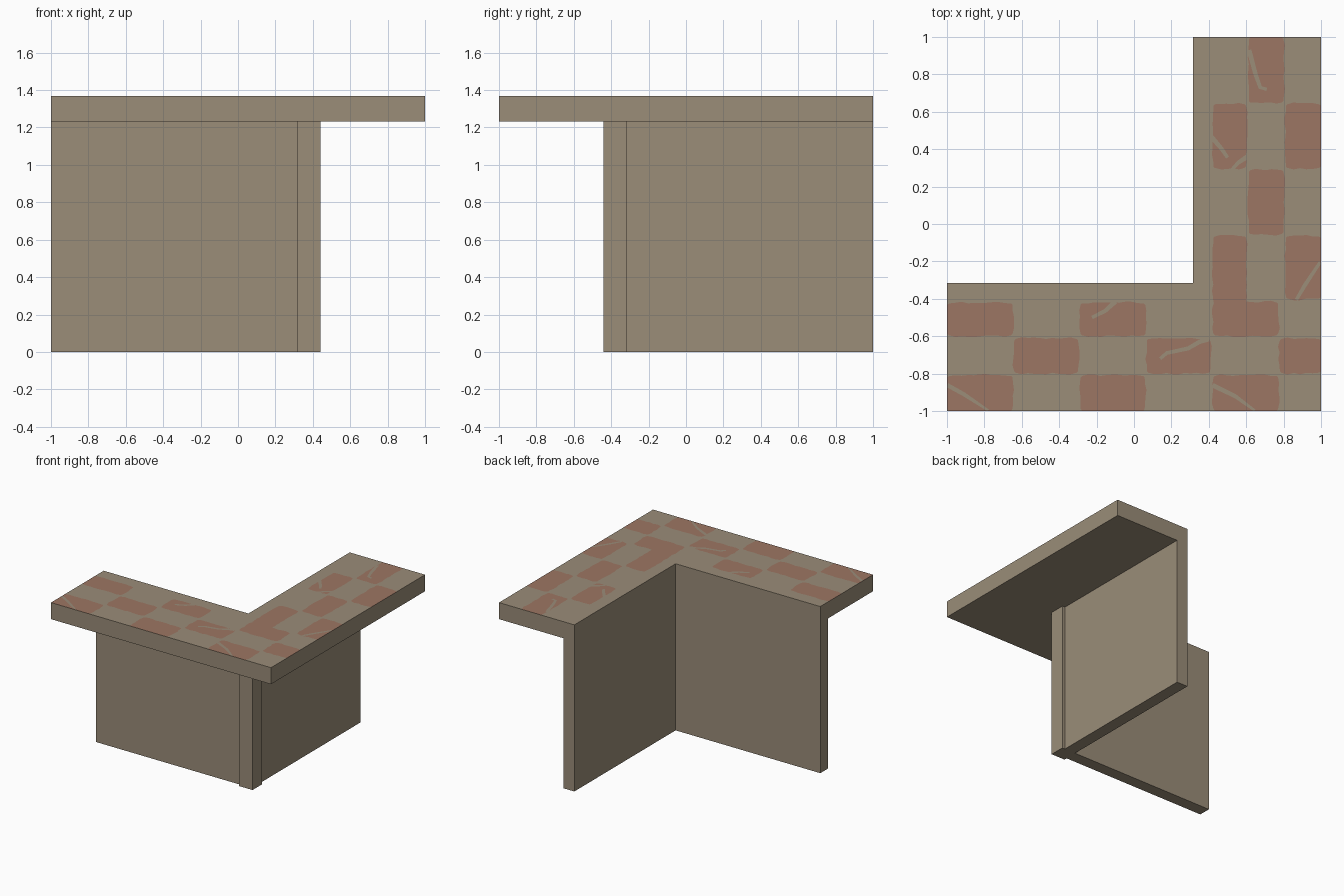
import bpy, bmesh, random
from mathutils import Vector
from mathutils.geometry import delaunay_2d_cdt

if "Cube" in bpy.data.objects:
    bpy.data.objects.remove(bpy.data.objects["Cube"])

random.seed(4)
IN, WALL, POST = 0.315, 0.415, 0.44      # inner edge, wall face, corner post face
Z_SLAB, Z_TOP = 1.233, 1.369


def material(name, rgb):
    m = bpy.data.materials.new(name)
    m.diffuse_color = (*rgb, 1)
    m.use_nodes = True
    m.node_tree.nodes["Principled BSDF"].inputs["Base Color"].default_value = m.diffuse_color
    return m


STONE = material("tan stone", (0.325, 0.266, 0.190))
BRICK = material("worn red brick", (0.335, 0.180, 0.125))


def add_object(name, bm, mats):
    bmesh.ops.recalc_face_normals(bm, faces=bm.faces)
    me = bpy.data.meshes.new(name)
    for m in mats:
        me.materials.append(m)
    bm.to_mesh(me)
    bm.free()
    ob = bpy.data.objects.new(name, me)
    bpy.context.collection.objects.link(ob)


def prism(name, outline, z0, z1):
    bm = bmesh.new()
    face = bm.faces.new([bm.verts.new((x, y, z0)) for x, y in outline])
    ext = bmesh.ops.extrude_face_region(bm, geom=[face], use_keep_orig=True)["geom"]
    for v in ext:
        if isinstance(v, bmesh.types.BMVert):
            v.co.z = z1
    add_object(name, bm, [STONE])


# L-shaped wall whose two wings meet in a slightly proud corner post
prism("corner_wall", [(-1, -IN), (-1, -WALL), (IN, -WALL), (IN, -POST), (POST, -POST),
                      (POST, -IN), (WALL, -IN), (WALL, 1), (IN, 1), (IN, -IN)], 0, Z_SLAB)


def clamp(v):
    return max(-1, min(1, v))


def wavy_brick(x0, x1, y0, y1):
    """Rectangle outline with clipped corners and slightly uneven edges."""
    c, pts = 0.012, []
    corners = [Vector(p) for p in ((x0, y0), (x1, y0), (x1, y1), (x0, y1))]
    for i in range(4):
        a, b = corners[i], corners[(i + 1) % 4]
        d = (b - a).normalized()
        n = Vector((-d.y, d.x))
        on_rim = any(abs(a[k]) == 1 and a[k] == b[k] for k in (0, 1))
        length = (b - a).length
        steps = max(3, round(length / 0.035))
        for s in range(steps + 1):
            t = c + (length - 2 * c) * s / steps
            off = 0 if on_rim else random.uniform(-0.005, 0.005)
            if s in (0, steps) and not on_rim:
                off = 0.005
            p = a + d * t + n * off
            pts.append(Vector((clamp(p.x), clamp(p.y))))
    return pts


def crack_strip(path, w=0.013):
    """Thin band following a path, tapering toward its last point."""
    path = [Vector(p) for p in path]
    left, right = [], []
    for i, p in enumerate(path):
        d = (path[min(i + 1, len(path) - 1)] - path[max(i - 1, 0)]).normalized()
        n = Vector((-d.y, d.x)) * w * (1 - 0.3 * i / (len(path) - 1))
        left.append(p + n)
        right.append(p - n)
    return [Vector((clamp(p.x), clamp(p.y))) for p in right + left[::-1]]


def inside(p, poly):
    hit = False
    for a, b in zip(poly, poly[1:] + poly[:1]):
        if (a.y > p.y) != (b.y > p.y) and p.x < a.x + (p.y - a.y) * (b.x - a.x) / (b.y - a.y):
            hit = not hit
    return hit


# Brick positions: x0, x1, y0, y1
bricks = [(-1, -0.645, -0.6, -0.42), (-0.29, 0.065, -0.6, -0.42), (0.42, 0.775, -0.6, -0.415),
          (-0.645, -0.295, -0.8, -0.61), (0.065, 0.412, -0.8, -0.61), (0.775, 1, -0.8, -0.61),
          (-1, -0.645, -1, -0.808), (-0.29, 0.062, -1, -0.808), (0.42, 0.775, -1, -0.808),
          (0.42, 0.603, -0.43, -0.062), (0.808, 1, -0.403, -0.062), (0.61, 0.803, -0.058, 0.292),
          (0.42, 0.603, 0.295, 0.645), (0.808, 1, 0.295, 0.645), (0.61, 0.803, 0.645, 1)]
cracks = [[(-1, -0.862), (-0.91, -0.91), (-0.78, -1)],
          [(-0.1, -0.415), (-0.155, -0.465), (-0.225, -0.5)],
          [(0.4, -0.615), (0.35, -0.63), (0.29, -0.665), (0.175, -0.69), (0.14, -0.72)],
          [(0.42, -0.862), (0.54, -0.92), (0.645, -1)],
          [(1, -0.205), (0.915, -0.325), (0.868, -0.405)],
          [(0.415, 0.465), (0.47, 0.40), (0.5, 0.355)],
          [(0.606, 0.36), (0.56, 0.33), (0.525, 0.292)],
          [(0.615, 0.93), (0.65, 0.80), (0.675, 0.73), (0.71, 0.72)]]

# Slab: top face cut along brick and crack outlines, then closed downwards
slab_outline = [Vector(p) for p in ((-1, -1), (1, -1), (1, 1), (IN, 1), (IN, -IN), (-1, -IN))]
brick_loops = [wavy_brick(*b) for b in bricks]
crack_loops = [crack_strip(c) for c in cracks]
pts, faces = [], []
for loop in [slab_outline] + brick_loops + crack_loops:
    faces.append(list(range(len(pts), len(pts) + len(loop))))
    pts += loop
verts, _, tris, *_ = delaunay_2d_cdt(pts, [], faces, 1, 1e-5)

bm = bmesh.new()
bv = [bm.verts.new((v.x, v.y, Z_TOP)) for v in verts]
for tri in tris:
    f = bm.faces.new([bv[i] for i in tri])
    mid = f.calc_center_median()
    f.material_index = int(any(inside(mid, b) for b in brick_loops)
                           and not any(inside(mid, c) for c in crack_loops))
rim = [e for e in bm.edges if e.is_boundary]
new = bmesh.ops.extrude_edge_only(bm, edges=rim)["geom"]
for g in new:
    if isinstance(g, bmesh.types.BMVert):
        g.co.z = Z_SLAB
    elif isinstance(g, bmesh.types.BMFace):
        g.material_index = 0
low = [e for e in bm.edges if e.is_boundary]
for f in bmesh.ops.edgeloop_fill(bm, edges=low)["faces"]:
    f.material_index = 0
add_object("paved_slab", bm, [STONE, BRICK])
